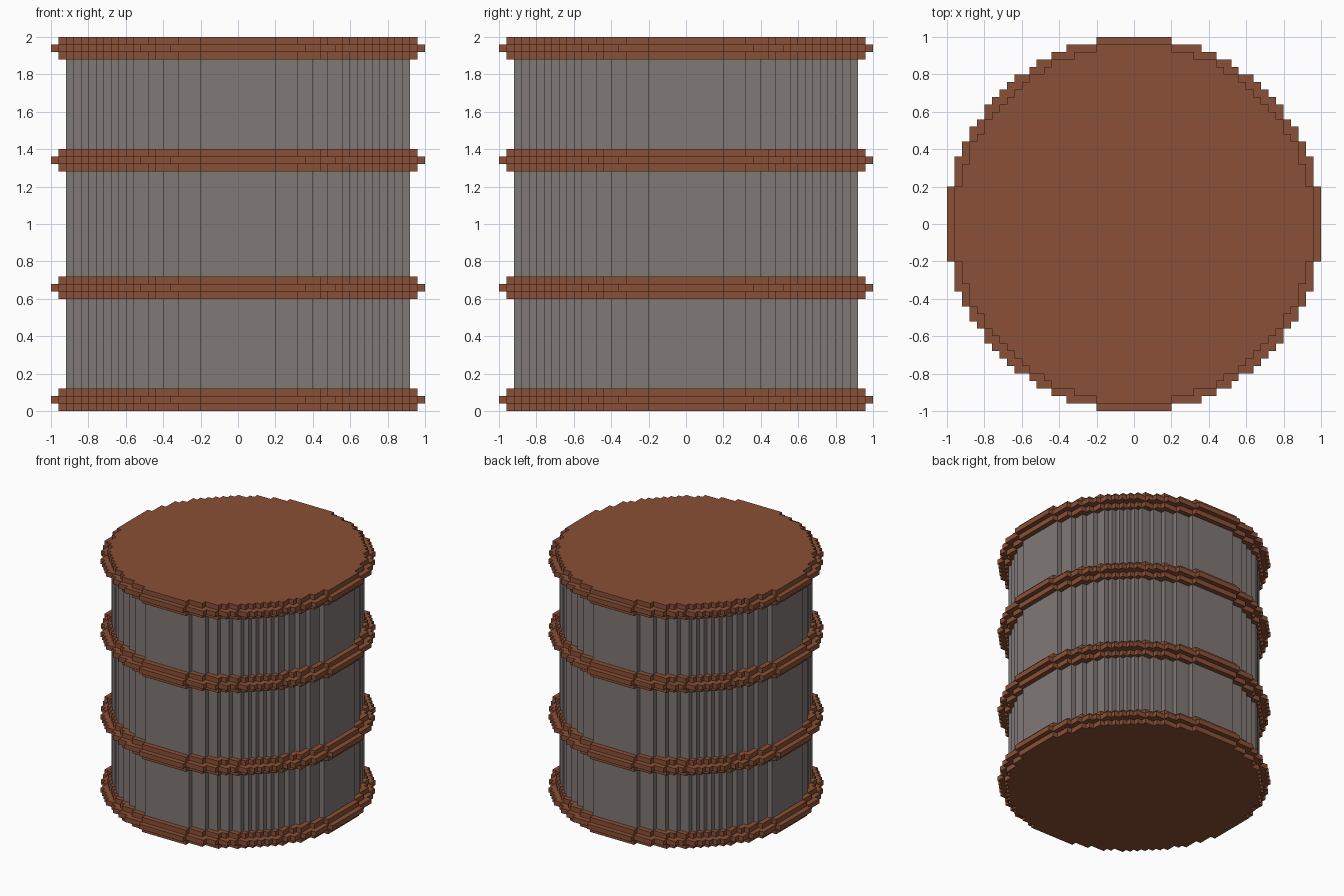
import bpy, bmesh, math
from mathutils import Vector

if "Cube" in bpy.data.objects:
    bpy.data.objects.remove(bpy.data.objects["Cube"])

U = 0.04  # size of one block


def material(name, rgb):
    m = bpy.data.materials.new(name)
    m.diffuse_color = (*rgb, 1)
    m.use_nodes = True
    m.node_tree.nodes["Principled BSDF"].inputs["Base Color"].default_value = m.diffuse_color
    return m


brown = material("rust brown", (0.255, 0.079, 0.037))
grey = material("warm grey", (0.217, 0.190, 0.180))


def half_width(row, r):
    """Half width, in blocks, of one row of a blocky disc of radius r."""
    y = row + 0.5
    if abs(y) > r:
        return 0
    return int(math.floor(math.sqrt(r * r - y * y) + 0.5))


def quad(bm, corners, normal):
    f = bm.faces.new([bm.verts.new(Vector(c) * U) for c in corners])
    f.normal_update()
    if f.normal.dot(Vector(normal)) < 0:
        f.normal_flip()


def wall(bm, r, z0, z1):
    """Stepped upright wall around a blocky disc."""
    for j in range(-r, r):
        w = half_width(j, r)
        for s in (-1, 1):
            x = s * w
            quad(bm, [(x, j, z0), (x, j + 1, z0), (x, j + 1, z1), (x, j, z1)], (s, 0, 0))
            quad(bm, [(j, x, z0), (j + 1, x, z0), (j + 1, x, z1), (j, x, z1)], (0, s, 0))


def flat(bm, r_out, r_in, z, up):
    """Flat disc, or ring when r_in > 0, made of row strips."""
    for j in range(-r_out, r_out):
        w, v = half_width(j, r_out), half_width(j, r_in)
        spans = [(-w, w)] if v == 0 else [(-w, -v), (v, w)]
        for a, b in spans:
            if b > a:
                quad(bm, [(a, j, z), (b, j, z), (b, j + 1, z), (a, j + 1, z)], (0, 0, up))


def finish(bm, name, mat):
    bmesh.ops.remove_doubles(bm, verts=bm.verts, dist=1e-4)
    me = bpy.data.meshes.new(name)
    bm.to_mesh(me)
    bm.free()
    me.materials.append(mat)
    bpy.context.collection.objects.link(bpy.data.objects.new(name, me))


# Hoops: three layers, the middle one sticks out; end hoops carry the lids
hoops = {"bottom_hoop": 0, "lower_hoop": 15, "upper_hoop": 32, "top_hoop": 47}
for name, z in hoops.items():
    bm = bmesh.new()
    flat(bm, 24, 0 if z == 0 else 23, z, -1)
    wall(bm, 24, z, z + 1)
    flat(bm, 25, 24, z + 1, -1)
    wall(bm, 25, z + 1, z + 2)
    flat(bm, 25, 24, z + 2, 1)
    wall(bm, 24, z + 2, z + 3)
    flat(bm, 24, 0 if z == 47 else 23, z + 3, 1)
    finish(bm, name, brown)

# Barrel body between the hoops
for name, z0, z1 in (("lower_body", 3, 15), ("middle_body", 18, 32), ("upper_body", 35, 47)):
    bm = bmesh.new()
    wall(bm, 23, z0, z1)
    finish(bm, name, grey)
